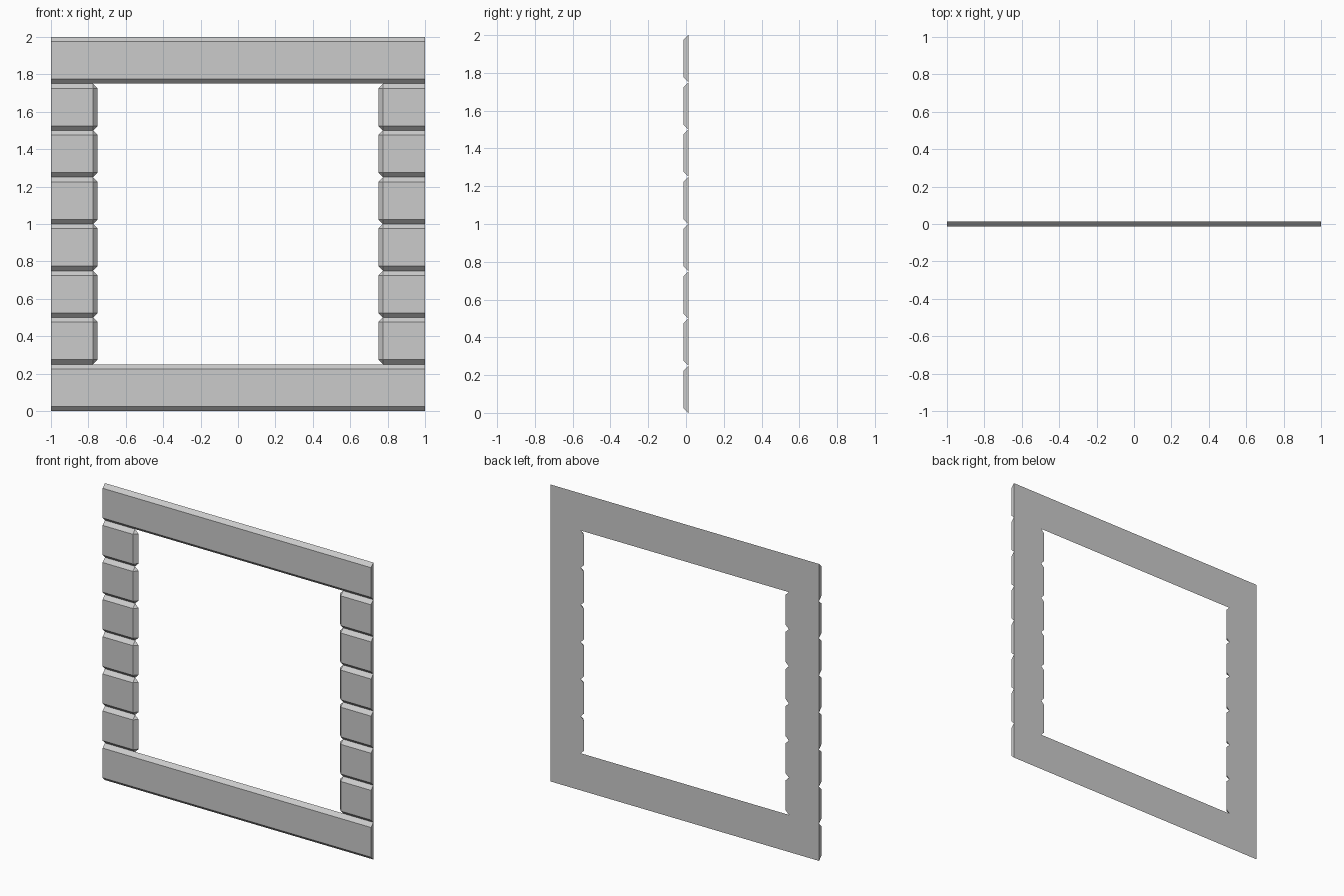
import bpy
import bmesh
import math

if "Cube" in bpy.data.objects:
    bpy.data.objects.remove(bpy.data.objects["Cube"])

H = 0.25        # course height
B = 0.025       # chamfer size
F, K = -0.0125, 0.0125   # front and back planes


def block(name, points):
    """Closed flat-faced solid around a convex set of points."""
    bm = bmesh.new()
    for p in points:
        bm.verts.new(p)
    bmesh.ops.convex_hull(bm, input=bm.verts)
    bmesh.ops.dissolve_limit(bm, angle_limit=math.radians(1),
                             verts=bm.verts, edges=bm.edges)
    bmesh.ops.recalc_face_normals(bm, faces=bm.faces)
    mesh = bpy.data.meshes.new(name)
    bm.to_mesh(mesh)
    bm.free()
    obj = bpy.data.objects.new(name, mesh)
    bpy.context.collection.objects.link(obj)
    return obj


# Full-width courses: trapezoid section, square ends
for name, z in (("bottom_course", 0), ("top_course", 7 * H)):
    section = [(K, z), (F, z + B), (F, z + H - B), (K, z + H)]
    block(name, [(x, y, h) for x in (-1, 1) for y, h in section])

# Side blocks: chamfered top, bottom and inner end, with clipped inner corners
for i in range(1, 7):
    z0, z1 = i * H, (i + 1) * H
    pts = []
    for edge, inset in ((z0, z0 + B), (z1, z1 - B)):
        pts += [(-1, K, edge), (-0.75 - B, K, edge), (-0.75, K, inset),
                (-1, F, inset), (-0.75 - B, F, inset)]
    side = block(f"side_block_{i}", pts)
    mirror = side.modifiers.new("mirror", 'MIRROR')
    mirror.use_mirror_merge = False
